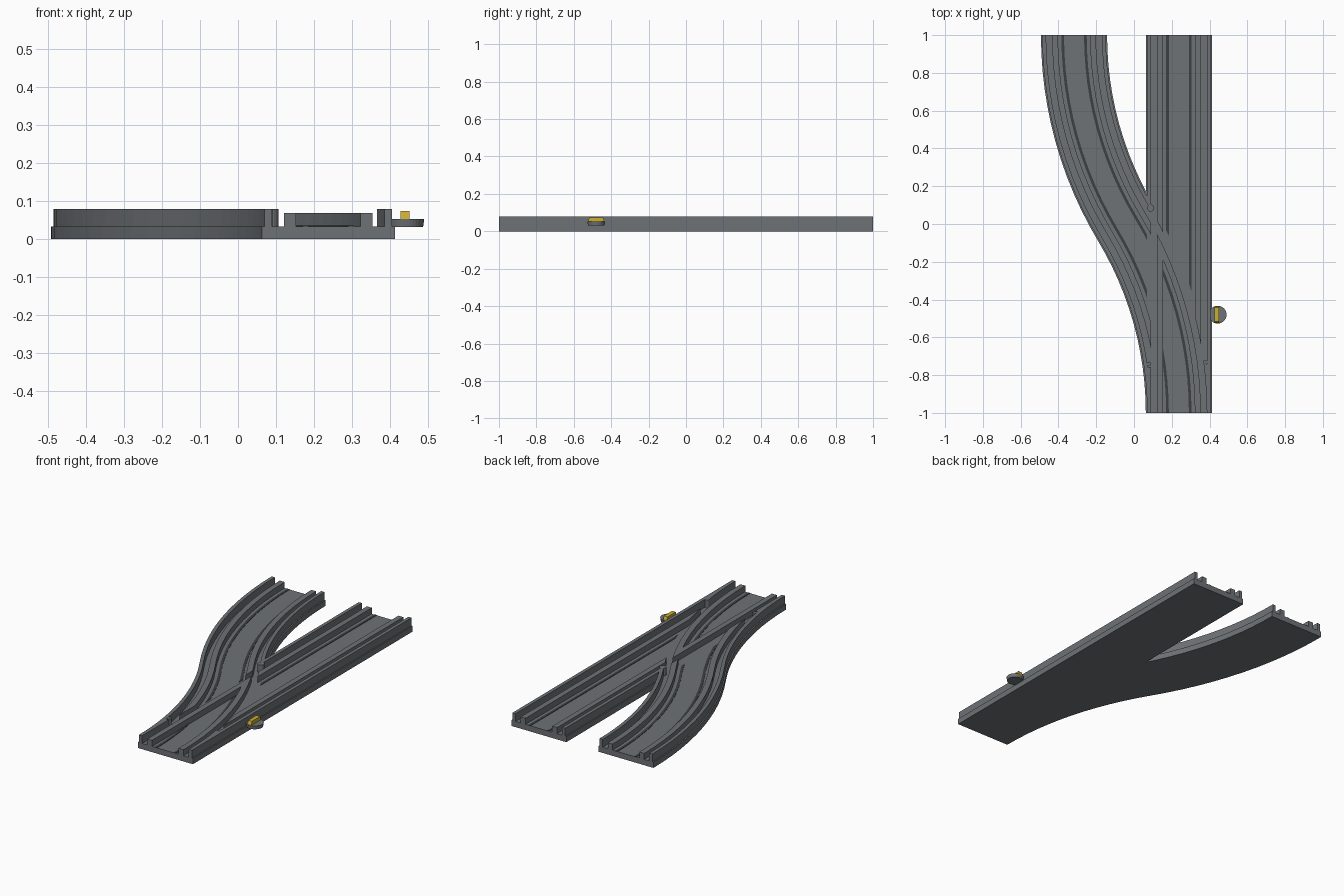
import bpy, bmesh
from math import sin, cos, atan, pi
from mathutils import Vector

cube = bpy.data.objects.get("Cube")
if cube:
    bpy.data.objects.remove(cube)


def material(name, rgb):
    m = bpy.data.materials.new(name)
    m.use_nodes = True
    m.diffuse_color = (*rgb, 1)
    m.node_tree.nodes["Principled BSDF"].inputs["Base Color"].default_value = (*rgb, 1)
    return m


grey = material("track grey", (0.155, 0.168, 0.18))
dark = material("dark strip", (0.045, 0.05, 0.056))
yellow = material("lever yellow", (0.6, 0.42, 0.03))

# Shared cross-section: half widths and heights
CX, SHIFT = 0.2375, 0.555
BASE, WALL, GROOVE, RAIL, RAIL_IN = 0.175, 0.168, 0.148, 0.116, 0.085
FLOOR, RAIL_TOP, WALL_TOP = 0.033, 0.068, 0.078
STEPS = 12


def straight_path():
    return [(Vector((CX, y)), Vector((1, 0))) for y in (-1, 1)]


def curved_path():
    """Two equal arcs making an S to the left: points with right-hand normals."""
    angle = 2 * atan(SHIFT / 2)
    r = 1 / sin(angle)
    first = []
    for i in range(STEPS + 1):
        a = angle * i / STEPS
        first.append((Vector((CX - r * (1 - cos(a)), -1 + r * sin(a))), Vector((cos(a), sin(a)))))
    mid = Vector((CX - SHIFT / 2, 0))
    second = [(2 * mid - p, n) for p, n in reversed(first[:-1])]
    return first + second


def padded(path, start=None):
    """Lengthen a path past its ends, or begin it at the given y."""
    pad = Vector((0, 0.03))
    out = list(path) + [(path[-1][0] + pad, path[-1][1])]
    if start is None:
        return [(path[0][0] - pad, path[0][1])] + out
    for (p, n), (q, m) in zip(out, out[1:]):
        if p.y <= start < q.y:
            t = (start - p.y) / (q.y - p.y)
            return [(p.lerp(q, t), n.lerp(m, t))] + [e for e in out if e[0].y > start]


def ribbons(name, path, bands, z0, z1, mat=grey):
    """Solid strips following a path, one for each pair of side offsets."""
    bm = bmesh.new()
    for a, b in bands:
        rings = []
        for p, n in path:
            l, r = p + n * a, p + n * b
            rings.append([bm.verts.new((*q, z)) for q, z in ((l, z0), (r, z0), (r, z1), (l, z1))])
        for s, t in zip(rings, rings[1:]):
            for i in range(4):
                j = (i + 1) % 4
                bm.faces.new((s[i], s[j], t[j], t[i]))
        bm.faces.new(rings[0][::-1])
        bm.faces.new(rings[-1])
    bmesh.ops.recalc_face_normals(bm, faces=bm.faces)
    return finish(name, bm, mat)


def finish(name, bm, mat):
    me = bpy.data.meshes.new(name)
    bm.to_mesh(me)
    bm.free()
    me.materials.append(mat)
    ob = bpy.data.objects.new(name, me)
    bpy.context.collection.objects.link(ob)
    return ob


def combine(ob, other, operation):
    """Apply a boolean and remove the helper."""
    mod = ob.modifiers.new("cut", 'BOOLEAN')
    mod.object, mod.operation, mod.solver = other, operation, 'EXACT'
    bpy.context.view_layer.update()
    deps = bpy.context.evaluated_depsgraph_get()
    me = bpy.data.meshes.new_from_object(ob.evaluated_get(deps))
    ob.modifiers.clear()
    ob.data = me
    bpy.data.objects.remove(other)


def both(inner, outer):
    return [(-outer, -inner), (inner, outer)]


def cylinder(name, x, y, r, z0, z1, mat=grey, sides=16, r_low=None):
    bm = bmesh.new()
    bmesh.ops.create_cone(bm, cap_ends=True, segments=sides, radius1=r_low or r, radius2=r, depth=z1 - z0)
    bmesh.ops.translate(bm, verts=bm.verts, vec=(x, y, (z0 + z1) / 2))
    return finish(name, bm, mat)


tracks = {"straight": straight_path(), "curved": curved_path()}
MERGE = -0.74  # where the walls of the two routes part

# Base plate
base = ribbons("base", tracks["straight"], [(-BASE, BASE)], 0, FLOOR)
combine(base, ribbons("helper", tracks["curved"], [(-BASE, BASE)], 0, FLOOR), 'UNION')

for name, other in (("straight", "curved"), ("curved", "straight")):
    path, cross = tracks[name], tracks[other]
    # Outer walls, opened where the other route passes
    walls = ribbons(name + "_walls", path, both(GROOVE, WALL), FLOOR, WALL_TOP)
    combine(walls, ribbons("helper", padded(cross, MERGE), [(-GROOVE, GROOVE)], 0, 0.2), 'DIFFERENCE')
    # Inner rails, cut by the wheel grooves of the other route
    rails = ribbons(name + "_rails", path, both(RAIL_IN, RAIL), FLOOR, RAIL_TOP)
    combine(rails, ribbons("helper", padded(cross), both(RAIL, GROOVE), 0, 0.2), 'DIFFERENCE')
    # Dark strips on the floor
    strips = ribbons(name + "_strips", path, both(0.053, 0.067), FLOOR - 0.002, FLOOR + 0.002, dark)
    gaps = [(-WALL, WALL)] if name == "straight" else both(RAIL_IN, WALL)
    combine(strips, ribbons("helper", padded(cross), gaps, 0, 0.2), 'DIFFERENCE')

# Rounded wall ends
for label, x, y, r in (("left", 0.08, MERGE, 0.011), ("right", 0.376, MERGE + 0.01, 0.011),
                       ("fork", 0.088, 0.085, 0.019)):
    cylinder(label + "_wall_end", x, y, r, FLOOR, WALL_TOP)

# Switch knob with its yellow lever
KX, KY = 0.443, -0.48
cylinder("switch_knob", KX, KY, 0.047, 0.031, 0.052, sides=32, r_low=0.044)
bm = bmesh.new()
bmesh.ops.create_cube(bm, size=1)
bmesh.ops.scale(bm, verts=bm.verts, vec=(0.024, 0.088, 0.021))
bmesh.ops.translate(bm, verts=bm.verts, vec=(KX - 0.004, KY, 0.0625))
for v in bm.verts:
    if v.co.z > 0.06:
        v.co.y = KY + (v.co.y - KY) * 0.85
finish("switch_lever", bm, yellow)
